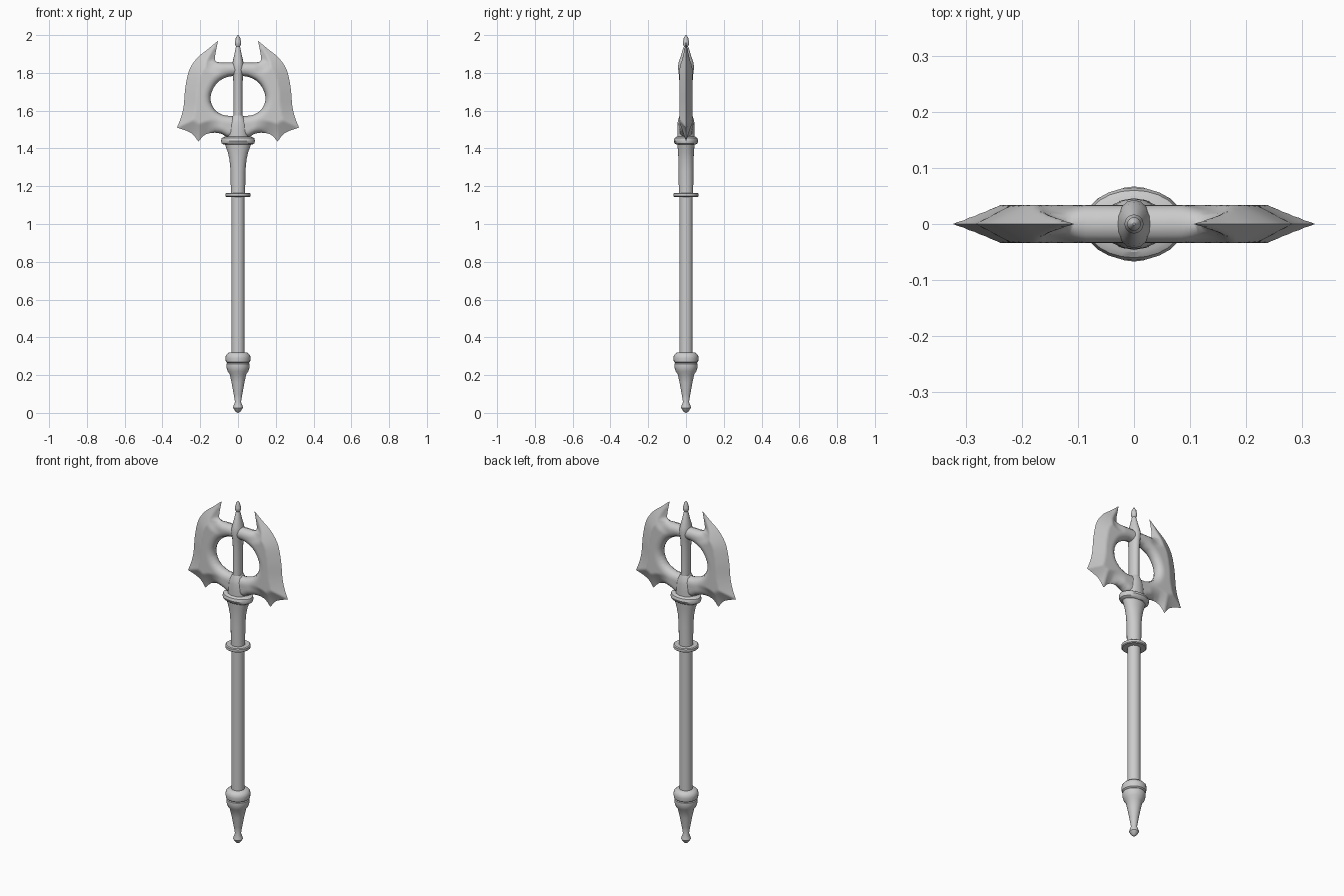
import bpy, bmesh, math
from mathutils import Vector
from mathutils.geometry import delaunay_2d_cdt, intersect_point_line

if "Cube" in bpy.data.objects:
    bpy.data.objects.remove(bpy.data.objects["Cube"])


def finish(name, bm, angle=35):
    bmesh.ops.recalc_face_normals(bm, faces=bm.faces)
    me = bpy.data.meshes.new(name)
    bm.to_mesh(me)
    bm.free()
    ob = bpy.data.objects.new(name, me)
    bpy.context.collection.objects.link(ob)
    bpy.ops.object.select_all(action='DESELECT')
    bpy.context.view_layer.objects.active = ob
    ob.select_set(True)
    bpy.ops.object.shade_smooth_by_angle(angle=math.radians(angle))
    return ob


def lathe(name, profile, n=24):
    """Elliptical turned part from (x radius, y radius, z) rows."""
    bm = bmesh.new()
    rings = []
    for rx, ry, z in profile:
        rings.append([bm.verts.new((rx * math.cos(2 * math.pi * i / n),
                                    ry * math.sin(2 * math.pi * i / n), z)) for i in range(n)])
    for a, b in zip(rings, rings[1:]):
        for i in range(n):
            j = (i + 1) % n
            bm.faces.new((a[i], a[j], b[j], b[i]))
    bm.faces.new(rings[0][::-1])
    bm.faces.new(rings[-1])
    return finish(name, bm)


def round_profile(pairs):
    return [(r, r, z) for r, z in pairs]


def spline(pts, steps=5):
    """Catmull-Rom curve through 2D points, end point included."""
    p = [Vector(q) for q in pts]
    p = [2 * p[0] - p[1]] + p + [2 * p[-1] - p[-2]]
    out = []
    for a, b, c, d in zip(p, p[1:], p[2:], p[3:]):
        for k in range(steps):
            t = k / steps
            out.append(0.5 * (2 * b + (c - a) * t + (2 * a - 5 * b + 4 * c - d) * t * t
                              + (3 * b - a - 3 * c + d) * t ** 3))
    return out + [p[-2]]


def distance(q, line):
    best = 9
    for a, b in zip(line, line[1:]):
        t = min(1, max(0, intersect_point_line(q, a, b)[1]))
        best = min(best, (q - a.lerp(b, t)).length)
    return best


def inside(q, poly):
    hit = False
    for a, b in zip(poly, poly[1:] + poly[:1]):
        if (a.y > q.y) != (b.y > q.y) and q.x < a.x + (q.y - a.y) * (b.x - a.x) / (b.y - a.y):
            hit = not hit
    return hit


# Double axe head: right half outline (x, z) in curved runs between sharp corners
runs = [
    [(0, 1.855), (0.05, 1.855), (0.1, 1.856), (0.122, 1.875), (0.106, 1.97)],
    [(0.106, 1.97), (0.16, 1.925), (0.215, 1.88), (0.258, 1.815), (0.279, 1.72),
     (0.287, 1.63), (0.3, 1.57), (0.323, 1.51)],
    [(0.323, 1.51), (0.277, 1.495), (0.24, 1.475), (0.21, 1.437)],
    [(0.21, 1.437), (0.175, 1.472), (0.13, 1.483), (0.09, 1.478), (0.055, 1.46), (0, 1.455)],
]
outer = []
for run in runs:
    outer += spline(run)[(1 if outer else 0):]
hole = spline([(0, 1.57), (0.08, 1.578), (0.13, 1.615), (0.145, 1.675),
               (0.115, 1.742), (0.06, 1.777), (0, 1.785)])


def thickness(q):
    d = distance(q, outer)
    blade = min(1, max(0, (q.x - 0.09) / 0.07))
    if q.y > 1.86:
        blade = 1
    bevel = min(1, d / 0.065)
    tube = math.sqrt(1 - (1 - min(1, d / 0.035)) ** 2)
    rim = math.sqrt(1 - (1 - min(1, distance(q, hole) / 0.04)) ** 2)
    return 0.034 * min(rim, blade * bevel + (1 - blade) * tube)


poly = outer + hole
n = len(poly)
step = 0.0095
pts = list(poly)
for i in range(36):
    for j in range(60):
        q = Vector((i * step, 1.43 + j * step))
        if inside(q + Vector((1e-5, 0)), poly) and min(distance(q, outer), distance(q, hole)) > 0.004:
            pts.append(q)
verts, _, tris, *_ = delaunay_2d_cdt(pts, [(i, (i + 1) % n) for i in range(n)], [], 0, 1e-6)
bm = bmesh.new()
for s in (1, -1):
    for side in (1, -1):
        vs = [bm.verts.new((s * v.x, -side * thickness(v), v.y)) for v in verts]
        for t in tris:
            if inside(sum((verts[k] for k in t), Vector((0, 0))) / len(t), poly):
                f = [vs[k] for k in t]
                bm.faces.new(f if s * side > 0 else f[::-1])
bmesh.ops.remove_doubles(bm, verts=bm.verts, dist=1e-4)
bmesh.ops.delete(bm, geom=[v for v in bm.verts if not v.link_faces], context='VERTS')
finish("double_axe_head", bm, 50)

# Central post through the head, ending in a beaded spike
lathe("centre_spike", [
    (0.026, 0.034, 1.5), (0.024, 0.033, 1.6), (0.024, 0.034, 1.74), (0.027, 0.038, 1.79),
    (0.032, 0.043, 1.83), (0.028, 0.038, 1.86), (0.021, 0.027, 1.89), (0.014, 0.017, 1.925),
    (0.011, 0.011, 1.94), (0.017, 0.017, 1.953), (0.017, 0.017, 1.965), (0.012, 0.012, 1.978),
    (0.012, 0.012, 1.985), (0.002, 0.002, 2.0)], 16)

# Socket block under the post
lathe("head_socket", [
    (0.058, 0.046, 1.44), (0.056, 0.046, 1.49), (0.052, 0.045, 1.53),
    (0.044, 0.042, 1.55), (0.026, 0.034, 1.575)], 16)

# Oval collar and flared sleeve
lathe("oval_collar", [
    (0.075, 0.05, 1.42), (0.086, 0.06, 1.427), (0.09, 0.065, 1.44),
    (0.086, 0.06, 1.455), (0.07, 0.05, 1.462)])
lathe("flared_sleeve", [
    (0.038, 0.038, 1.16), (0.039, 0.039, 1.28), (0.045, 0.04, 1.34),
    (0.054, 0.042, 1.38), (0.07, 0.046, 1.425)])

# Grip and its guard ring
lathe("grip", round_profile([(0.035, 0.3), (0.035, 1.16)]), 16)
lathe("guard_ring", round_profile([
    (0.062, 1.143), (0.067, 1.147), (0.067, 1.161), (0.062, 1.165)]))

# Pommel: bulged cap, groove, tapering tail with end knob
lathe("pommel", round_profile([
    (0.001, 0.0), (0.012, 0.006), (0.026, 0.026), (0.025, 0.034), (0.016, 0.058),
    (0.023, 0.1), (0.034, 0.16), (0.044, 0.205), (0.055, 0.22), (0.062, 0.245),
    (0.061, 0.26), (0.057, 0.264), (0.064, 0.27), (0.067, 0.29), (0.064, 0.306),
    (0.052, 0.318), (0.036, 0.321)]))
